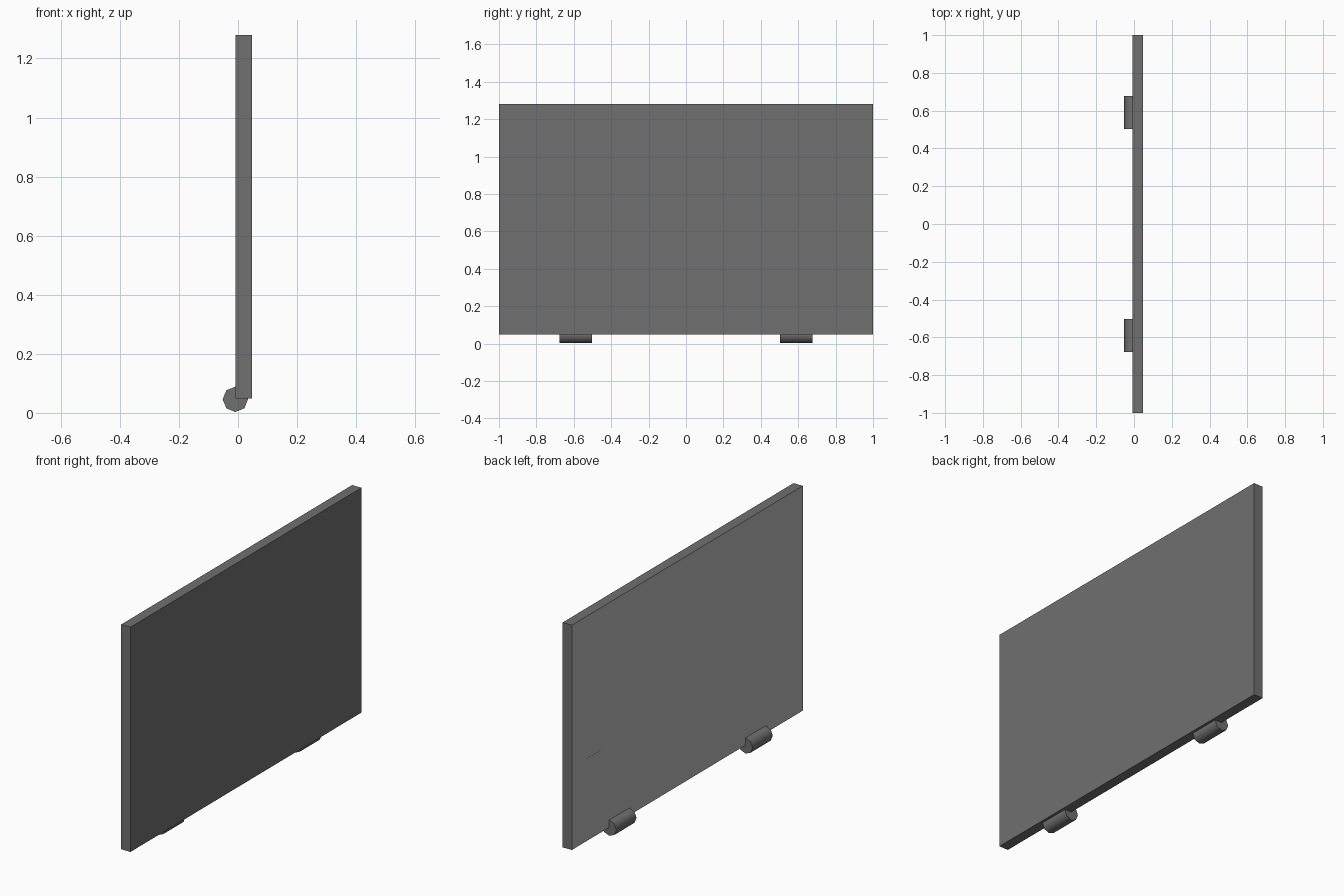
import bpy, math
from mathutils import Matrix

if "Cube" in bpy.data.objects:
    bpy.data.objects.remove(bpy.data.objects["Cube"])

grey = bpy.data.materials.new("dark_grey")
grey.diffuse_color = (0.162, 0.162, 0.162, 1)
grey.use_nodes = True
grey.node_tree.nodes["Principled BSDF"].inputs["Base Color"].default_value = grey.diffuse_color
light = bpy.data.materials.new("light_grey")
light.diffuse_color = (0.47, 0.47, 0.47, 1)
light.use_nodes = True
light.node_tree.nodes["Principled BSDF"].inputs["Base Color"].default_value = light.diffuse_color


def box(name, lo, hi):
    bpy.ops.mesh.primitive_cube_add(size=1)
    ob = bpy.context.object
    ob.name = name
    size = [b - a for a, b in zip(lo, hi)]
    mid = [(a + b) / 2 for a, b in zip(lo, hi)]
    ob.data.transform(Matrix.Translation(mid) @ Matrix.Diagonal((*size, 1)))
    ob.data.materials.append(grey)
    ob.data.materials.append(light)
    # The face towards -x is the lighter one
    for p in ob.data.polygons:
        p.material_index = int(p.normal.x < -0.5)
    return ob


# Upright door panel
box("panel", (-0.008, -1, 0.048), (0.048, 1, 1.28))

# Thin nearly flush plate on the rear face
box("flush_plate", (-0.0084, 0.735, 0.16), (-0.007, 0.874, 0.50))

# Two eight-sided hinge barrels along the lower edge
for label, y in (("front", -0.59), ("back", 0.59)):
    bpy.ops.mesh.primitive_cylinder_add(vertices=8, radius=0.043, depth=0.175,
                                        location=(-0.009, y, 0.046),
                                        rotation=(math.pi / 2, 0, 0))
    hinge = bpy.context.object
    hinge.name = label + "_hinge"
    hinge.data.materials.append(grey)
    bpy.ops.object.shade_smooth_by_angle(angle=math.radians(50))
